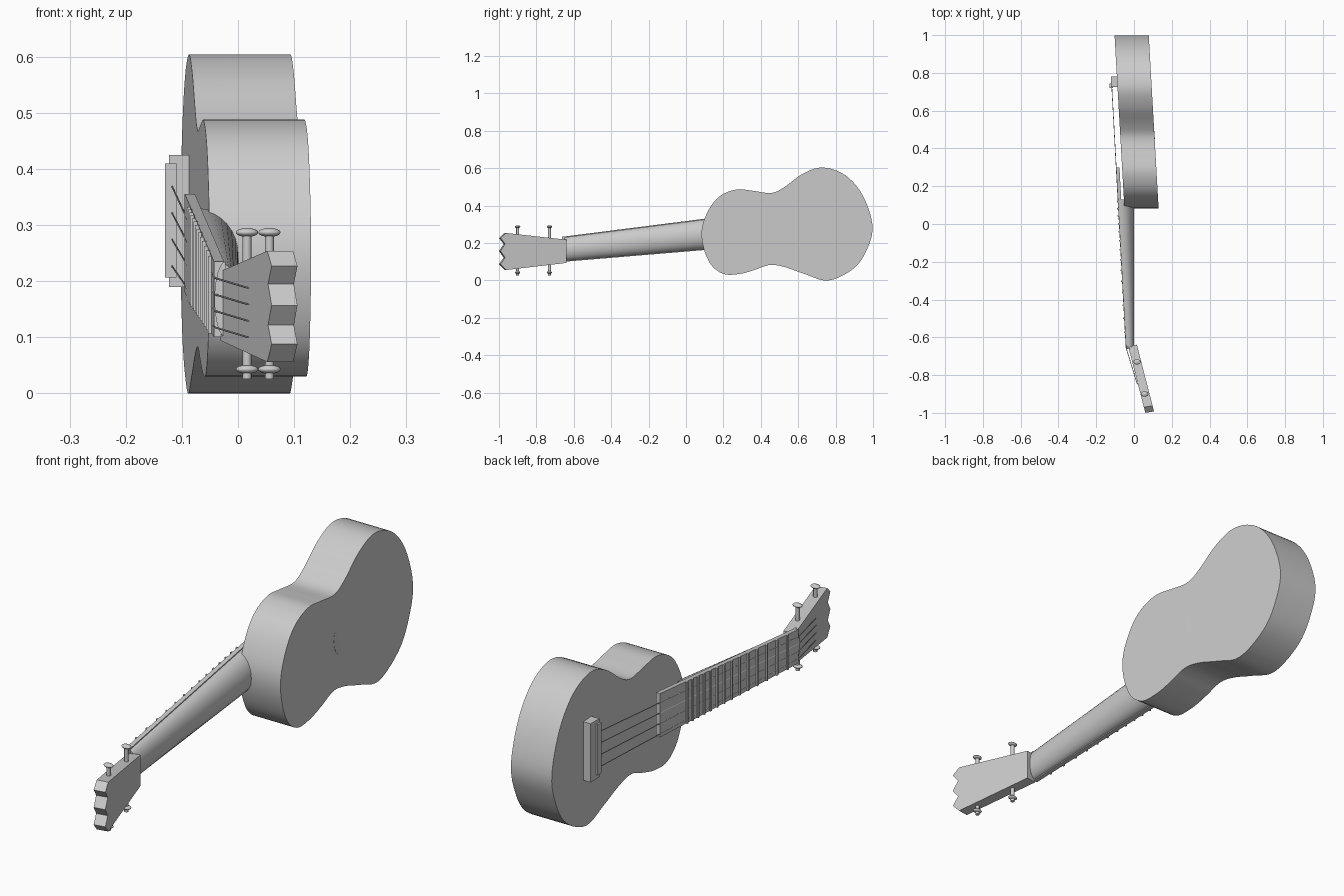
import bpy, bmesh, math
from mathutils import Vector

cube = bpy.data.objects.get("Cube")
if cube:
    bpy.data.objects.remove(cube, do_unlink=True)

grey = bpy.data.materials.new("plain_grey")
grey.use_nodes = True
GREY = (0.6, 0.6, 0.6, 1)
grey.diffuse_color = GREY
grey.node_tree.nodes["Principled BSDF"].inputs["Base Color"].default_value = GREY


def finish(ob, smooth):
    ob.data.materials.append(grey)
    bpy.ops.object.select_all(action='DESELECT')
    ob.select_set(True)
    bpy.context.view_layer.objects.active = ob
    if smooth:
        bpy.ops.object.shade_smooth_by_angle(angle=math.radians(40))
    return ob


def loft(name, rings, smooth=False):
    """Skin equal-length rings of points and cap both ends."""
    bm = bmesh.new()
    loops = [[bm.verts.new(p) for p in ring] for ring in rings]
    n = len(loops[0])
    for a, b in zip(loops, loops[1:]):
        for i in range(n):
            j = (i + 1) % n
            bm.faces.new((a[i], a[j], b[j], b[i]))
    bm.faces.new(loops[0])
    bm.faces.new(loops[-1])
    bmesh.ops.recalc_face_normals(bm, faces=bm.faces)
    me = bpy.data.meshes.new(name)
    bm.to_mesh(me)
    bm.free()
    ob = bpy.data.objects.new(name, me)
    bpy.context.collection.objects.link(ob)
    return finish(ob, smooth)


def box(name, x, y, z):
    return loft(name, [[(x[0], b, c), (x[1], b, c), (x[1], b, d), (x[0], b, d)]
                       for b in y for c, d in [z]])


def rod(name, a, b, radius, sides=8):
    a, b = Vector(a), Vector(b)
    turn = (b - a).to_track_quat('Z', 'Y')
    circle = [turn @ Vector((math.cos(t), math.sin(t), 0)) * radius
              for t in (math.tau * i / sides for i in range(sides))]
    return loft(name, [[p + c for c in circle] for p in (a, b)], True)


def smooth_closed(points, steps=5):
    """Closed smooth curve through the given points."""
    pts = [Vector(p) for p in points]
    out = []
    for i in range(len(pts)):
        p, q, r, s = (pts[(i + k) % len(pts)] for k in (-1, 0, 1, 2))
        for k in range(steps):
            t = k / steps
            out.append(q + (r - p) * t / 2 + (2 * p - 5 * q + 4 * r - s) * t * t / 2
                       + (3 * q - p - 3 * r + s) * t ** 3 / 2)
    return out


# Lines of the leaning instrument, as functions of y
def front_x(y): return -0.046 - 0.057 * y
def back_x(y): return 0.135 - 0.057 * y
def board_x(y): return -0.0785 - 0.0547 * y
def mid_z(y): return 0.236 + 0.105 * y
def half_width(y): return 0.0815 + 0.0216 * y
def head_x(y): return -0.03 - 0.257 * (y + 0.65)


NUT, BOARD_END, BRIDGE = -0.65, 0.3, 0.735

# Waisted body
outline = smooth_closed([
    (.13, .393), (.19, .457), (.275, .487), (.36, .479), (.457, .468), (.527, .5),
    (.623, .57), (.73, .604), (.85, .564), (.944, .457), (.997, .297), (.971, .174),
    (.9, .067), (.762, 0), (.634, .035), (.527, .072), (.447, .083), (.366, .056),
    (.286, .035), (.2, .035), (.131, .088), (.09, .19), (.087, .29)])
loft("body", [[(f(y), y, z) for y, z in outline] for f in (front_x, back_x)], True)

# Slightly raised disc edge on the back
disc = []
for depth in (-0.01, 0):
    ring = []
    for i in range(32):
        t = math.tau * i / 32
        y, z = 0.53 + 0.08 * math.cos(t), 0.28 + 0.08 * math.sin(t)
        ring.append((back_x(y) + depth - 0.03 * (y - 0.49) - 0.01 * (z - 0.25), y, z))
    disc.append(ring)
loft("back_disc", disc)

# Rounded neck
neck = []
for y in (NUT, 0.13):
    base = board_x(y) + 0.015
    neck.append([(base + (0.001 - base) * math.sin(math.pi * i / 16), y,
                  mid_z(y) + (half_width(y) - 0.004) * math.cos(math.pi * i / 16))
                 for i in range(17)])
loft("neck", neck, True)

# Fingerboard, nut and frets
loft("fingerboard", [[(board_x(y) + d, y, mid_z(y) + s * half_width(y))
                      for d, s in ((0, -1), (0, 1), (.018, 1), (.018, -1))]
                     for y in (NUT, BOARD_END)])
loft("nut", [[(-0.022 - 0.02 * math.sin(math.pi * i / 12), y,
               mid_z(NUT) + half_width(NUT) * math.cos(math.pi * i / 12))
              for i in range(13)] for y in (NUT - 0.012, NUT)], True)
for n in range(1, 15):
    y = NUT + (BRIDGE - NUT) * (1 - 2 ** (-n / 12))
    x, z, w = board_x(y), mid_z(y), half_width(y)
    box(f"fret_{n}", (x - 0.006, x + 0.002), (y - 0.004, y + 0.004), (z - w, z + w))

# Headstock with a three-toothed end
head = [(-.647, .094), (-.647, .218), (-.97, .254), (-1, .227), (-.975, .195),
        (-1, .157), (-.975, .122), (-1, .088), (-.97, .056)]
loft("headstock", [[(head_x(y) + d, y + e, z) for y, z in head]
                   for d, e in ((0, 0), (.046, .008))])

# Tuning pegs
for i, (x, y) in enumerate(((0.016, -0.73), (0.056, -0.9))):
    rod(f"peg_shaft_{i}", (x, y, 0.026), (x, y, 0.288), 0.008, 12)
    for label, z in (("lower", 0.043), ("upper", 0.287)):
        bpy.ops.mesh.primitive_uv_sphere_add(segments=16, ring_count=8, location=(x, y, z))
        cap = bpy.context.object
        cap.name = f"{label}_peg_cap_{i}"
        cap.scale = (0.02, 0.014, 0.008)
        finish(cap, True)

# Bridge and saddle
box("bridge", (-0.123, -0.08), (0.725, 0.78), (0.19, 0.425))
box("saddle", (-0.13, -0.11), (0.72, 0.745), (0.207, 0.41))

# Strings over the board and on to the headstock
for i in range(4):
    z_nut, z_head = 0.206 - 0.0293 * i, 0.188 - 0.0293 * i
    at_nut = (-0.042, NUT - 0.005, z_nut)
    rod(f"string_{i}", (-0.118, BRIDGE, 0.37 - 0.0475 * i), at_nut, 0.0017, 6)
    rod(f"string_tail_{i}", at_nut, (0.018, -0.85, z_head), 0.0017, 6)
